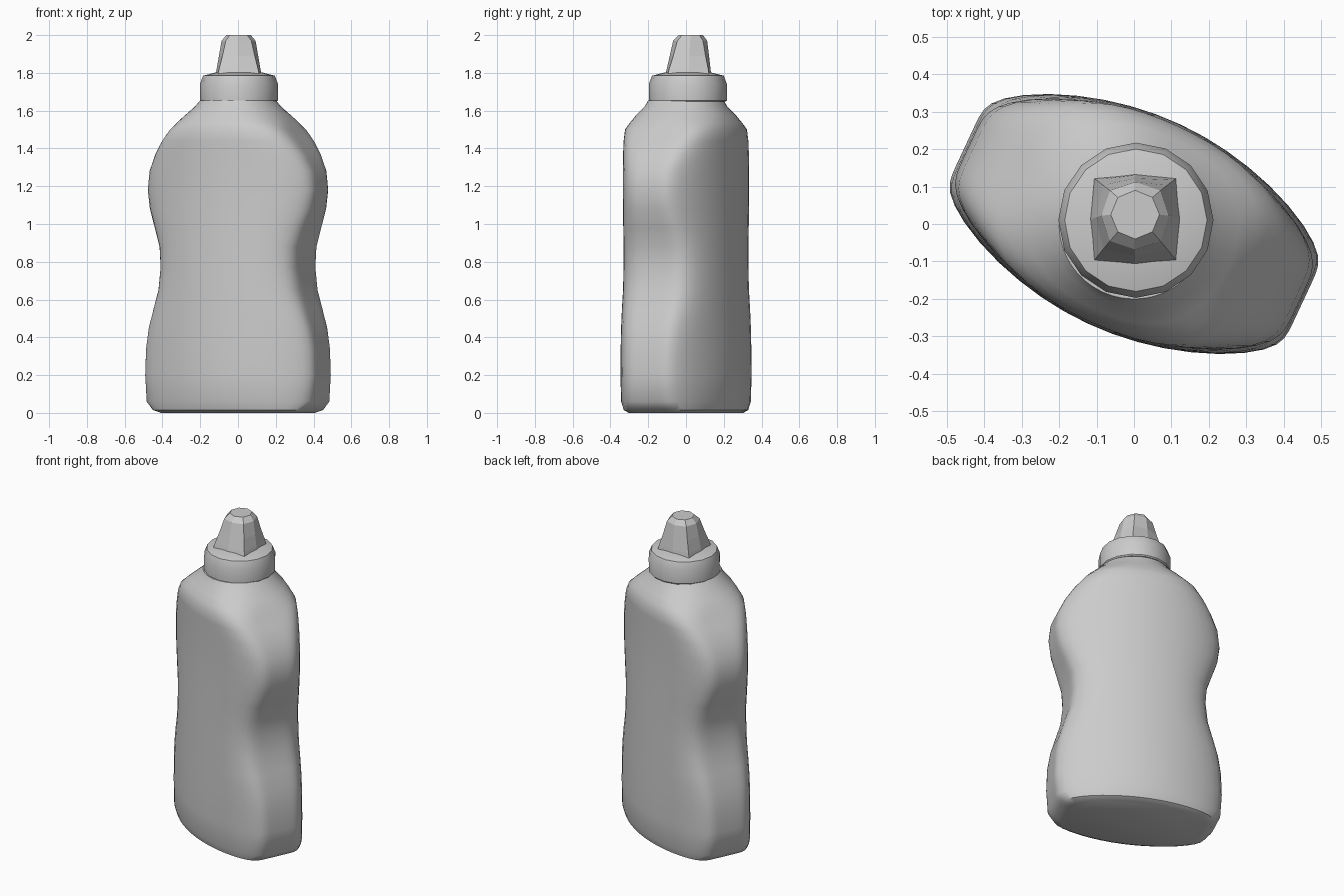
import bpy
import bmesh
from math import pi, cos, sin, radians

cube = bpy.data.objects.get("Cube")
if cube:
    bpy.data.objects.remove(cube, do_unlink=True)

grey = bpy.data.materials.new("plain grey")
grey.use_nodes = True
GREY = (0.6, 0.6, 0.6, 1)
grey.diffuse_color = GREY
grey.node_tree.nodes["Principled BSDF"].inputs["Base Color"].default_value = GREY


def loft(name, rings, smooth_angle):
    """Skin a stack of equal-length rings and close both ends."""
    bm = bmesh.new()
    loops = [[bm.verts.new(p) for p in ring] for ring in rings]
    n = len(loops[0])
    for low, high in zip(loops, loops[1:]):
        for i in range(n):
            j = (i + 1) % n
            bm.faces.new((low[i], low[j], high[j], high[i]))
    bm.faces.new(loops[0][::-1])
    bm.faces.new(loops[-1])
    bmesh.ops.recalc_face_normals(bm, faces=bm.faces)
    mesh = bpy.data.meshes.new(name)
    bm.to_mesh(mesh)
    bm.free()
    mesh.materials.append(grey)
    obj = bpy.data.objects.new(name, mesh)
    bpy.context.collection.objects.link(obj)
    bpy.ops.object.select_all(action="DESELECT")
    obj.select_set(True)
    bpy.context.view_layer.objects.active = obj
    if smooth_angle:
        bpy.ops.object.shade_smooth_by_angle(angle=radians(smooth_angle))
    return obj


def squircle(per_side, power):
    """Points around a unit shape: power 2 is a circle, higher is squarer."""
    pts = []
    for k in range(4):
        c, s = (1, 0, -1, 0)[k], (0, 1, 0, -1)[k]
        for i in range(per_side):
            t = 2 * i / per_side - 1
            p, q = c - s * t, s + c * t
            norm = (abs(p) ** power + abs(q) ** power) ** (1 / power)
            pts.append((p / norm, q / norm))
    return pts


# Bottle body: lens-shaped section, turned about z, rounding into the neck
TURN = radians(-25)


def body_ring(z, length, depth, power, bulge):
    ring = []
    for p, q in squircle(14, power):
        u = length * p
        v = depth * q * (1 - bulge * u * u)
        ring.append((u * cos(TURN) - v * sin(TURN),
                     u * sin(TURN) + v * cos(TURN), z))
    return ring


# height, half length, half depth, corner squareness, lens bulge
sections = [
    (0.0, 0.40, 0.24, 7, 2), (0.015, 0.445, 0.272, 8, 2),
    (0.06, 0.486, 0.289, 8, 2), (0.2, 0.496, 0.293, 8, 2),
    (0.34, 0.49, 0.292, 8, 2), (0.45, 0.47, 0.29, 8, 2),
    (0.55, 0.44, 0.288, 7, 2), (0.65, 0.41, 0.286, 6, 2),
    (0.77, 0.395, 0.284, 6, 2), (0.88, 0.403, 0.282, 6, 2),
    (0.98, 0.437, 0.281, 6, 2), (1.08, 0.472, 0.28, 6, 2),
    (1.18, 0.487, 0.28, 6, 2), (1.28, 0.474, 0.281, 6, 2),
    (1.37, 0.432, 0.283, 6, 2), (1.44, 0.384, 0.285, 6, 2),
    (1.5, 0.335, 0.286, 5, 1.9), (1.535, 0.312, 0.27, 3.2, 1.2),
    (1.575, 0.275, 0.25, 2.5, 0.6), (1.62, 0.23, 0.215, 2.1, 0),
    (1.655, 0.2, 0.2, 2, 0),
]
loft("bottle_body", [body_ring(*s) for s in sections], 40)


# Screw collar: faceted ring with a chamfered rim
def collar_ring(radius, z, sides=16):
    return [(0.005 + radius * cos(2 * pi * i / sides),
             0.01 + radius * sin(2 * pi * i / sides), z)
            for i in range(sides)]


loft("cap_collar", [collar_ring(r, z) for r, z in
     ((0.2, 1.648), (0.206, 1.655), (0.207, 1.74), (0.19, 1.785), (0.12, 1.803))], 30)


# Nozzle: square foot narrowing to a faceted round tip
def nozzle_ring(radius, z, power, y):
    return [(0.003 + radius * p, y + radius * q, z) for p, q in squircle(2, power)]


loft("nozzle", [nozzle_ring(*s) for s in
     ((0.122, 1.785, 7, 0.012), (0.116, 1.82, 6, 0.014), (0.104, 1.89, 3.5, 0.018),
      (0.09, 1.97, 2.4, 0.022), (0.065, 2.0, 2, 0.025))], 0)
